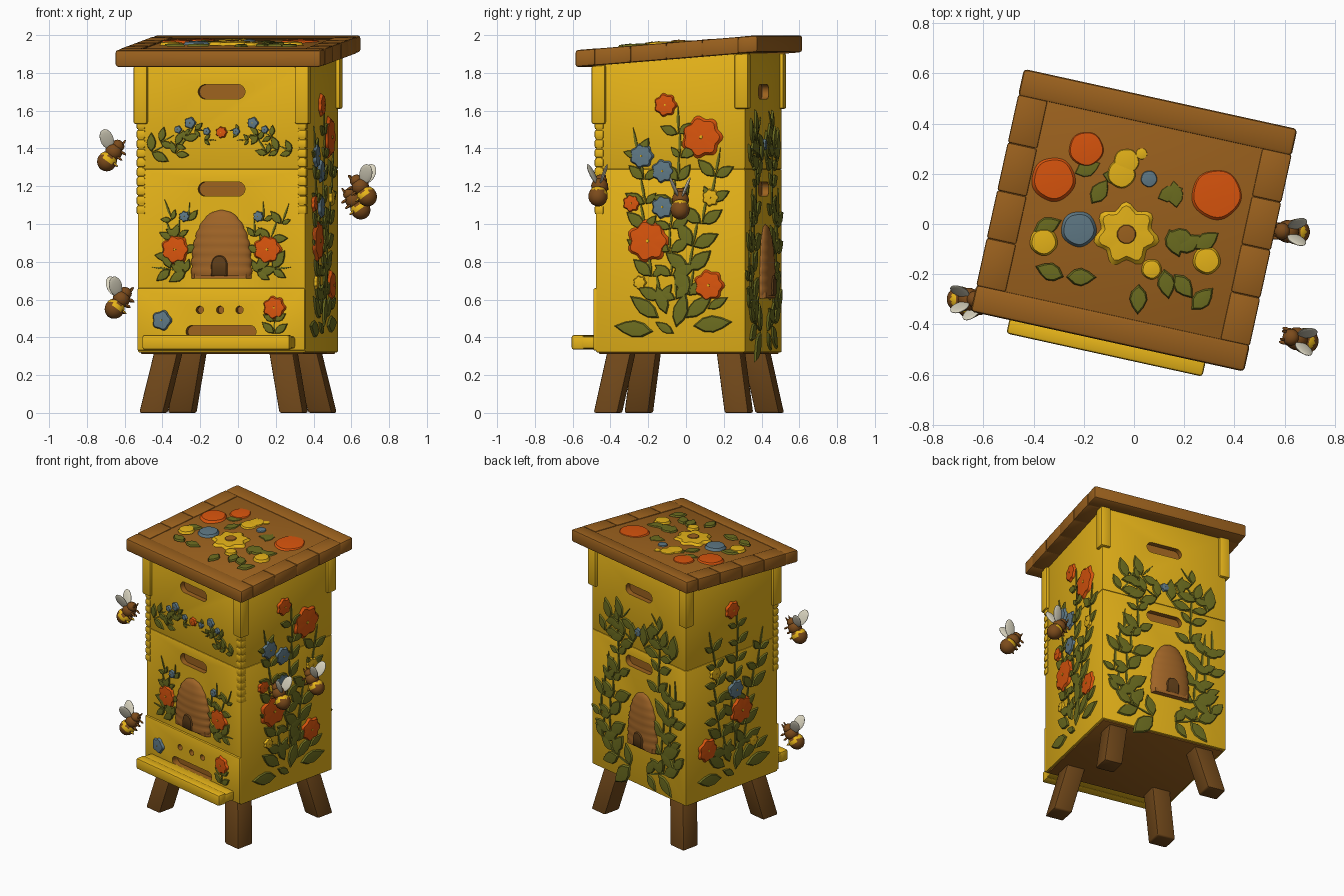
import bpy, bmesh, math, random
from mathutils import Matrix, Vector

random.seed(4)
if "Cube" in bpy.data.objects:
    bpy.data.objects.remove(bpy.data.objects["Cube"])

COLOURS = {"yellow paint": (.81, .465, .01), "roof wood": (.335, .122, .013), "leg wood": (.16, .063, .01),
           "orange petal": (.70, .09, .004), "leaf green": (.15, .152, .014), "petal blue": (.115, .19, .235),
           "straw": (.35, .128, .02), "wing cream": (.72, .68, .54), "bee brown": (.2, .07, .011),
           "dark opening": (.12, .05, .01)}
MATS = []
for name, rgb in COLOURS.items():
    m = bpy.data.materials.new(name)
    m.use_nodes = True
    m.diffuse_color = (*rgb, 1)
    m.node_tree.nodes["Principled BSDF"].inputs["Base Color"].default_value = (*rgb, 1)
    MATS.append(m)
YEL, ROOF, LEG, ORA, GRN, BLU, STRAW, WING, BEE, DARK = range(10)

TURN = Matrix.Translation((0, .015, 0)) @ Matrix.Rotation(math.radians(-12.4), 4, "Z")
SLOPE = .08
W, D = .455, .405
made = []


def finish(name, bm, mats, matrix=TURN):
    me = bpy.data.meshes.new(name)
    bm.to_mesh(me)
    bm.free()
    ob = bpy.data.objects.new(name, me)
    bpy.context.collection.objects.link(ob)
    for i in mats:
        me.materials.append(MATS[i])
    ob.matrix_world = matrix
    made.append(ob)
    return ob


def box(name, x, y, z, mat, bevel=.012, top_shear=0, bottom_shear=0, lean=(0, 0)):
    """Rounded box between (min, max) pairs; ends may follow the roof slope, the top may lean."""
    bm = bmesh.new()
    bmesh.ops.create_cube(bm, size=1)
    for v in bm.verts:
        top = v.co.z > 0
        v.co = Vector([(lo + hi) / 2 + c * (hi - lo) for c, (lo, hi) in zip(v.co, (x, y, z))])
        v.co.z += v.co.y * (top_shear if top else bottom_shear)
        if top:
            v.co.x += lean[0]
            v.co.y += lean[1]
    bmesh.ops.bevel(bm, geom=bm.edges[:], offset=bevel, segments=2, profile=.5, affect="EDGES")
    return finish(name, bm, [mat])


def slot(bm, u, z, half, r, y0, y1):
    """Capsule-shaped prism along y, used for cutting."""
    ring = []
    for i in range(20):
        a = math.tau * (i + .5) / 20
        ring.append(bm.verts.new((u + math.copysign(half - r, math.cos(a)) + r * math.cos(a), y0, z + r * math.sin(a))))
    ext = bmesh.ops.extrude_face_region(bm, geom=[bm.faces.new(ring)])["geom"]
    bmesh.ops.translate(bm, verts=[g for g in ext if isinstance(g, bmesh.types.BMVert)], vec=(0, y1 - y0, 0))


def carve(target, slots, mat):
    bm = bmesh.new()
    for s in slots:
        slot(bm, *s)
    bmesh.ops.recalc_face_normals(bm, faces=bm.faces[:])
    cutter = finish("opening_cutter", bm, [mat])
    cutter.hide_render = True
    mod = target.modifiers.new("openings", "BOOLEAN")
    mod.object, mod.operation, mod.solver, mod.material_mode = cutter, "DIFFERENCE", "EXACT", "TRANSFER"
    bpy.context.view_layer.objects.active = target
    bpy.ops.object.modifier_apply(modifier=mod.name)
    made.remove(cutter)
    bpy.data.objects.remove(cutter)


# Hive boxes with carved hand holds, vents and entrance
FRONT, BACK = (-D - .05, -D + .035), (D - .035, D + .05)
lower = box("lower_box", (-W, W), (-D, D), (.32, 1.291), YEL, .008)
upper = box("upper_box", (-W, W), (-D, D), (1.29, 1.875), YEL, .008, top_shear=SLOPE)
panel = box("front_lower_panel", (-W, W), (-D - .014, -D + .01), (.33, .66), YEL, .008)
for ob, z in ((upper, 1.70), (lower, 1.185)):
    carve(ob, [(0, z, .127, .038, *FRONT), (0, z, .127, .038, *BACK)], ROOF)
gaps = [(u, .545, .0201, .02, *FRONT) for u in (-.115, -.005, .1)] + [(0, .43, .19, .033, *FRONT)]
for ob in (lower, panel):
    carve(ob, gaps, ROOF)
box("hive_floor", (-W + .015, W - .015), (-D + .015, D - .015), (.312, .335), ROOF, .004)
box("landing_board", (-.4, .4), (-.5, -D), (.34, .405), YEL)
box("landing_board_lip", (-.4, .4), (-.55, -.48), (.335, .412), YEL)

# Corner posts, joint knuckles and splayed legs
for sx in (-1, 1):
    for sy in (-1, 1):
        def span(s, outer, size):
            return tuple(sorted((s * outer, s * (outer - size))))
        box("corner_post", span(sx, W + .02, .075), span(sy, D + .02, .075),
            (1.57 + .04 * sy, 1.87), YEL, .01, top_shear=SLOPE)
        box("leg", span(sx, .445, .13), span(sy, .42, .13), (0, .33), LEG, .01, lean=(-.07 * sx, -.06 * sy))
    for k in range(10):
        z = 1.05 + k * .05
        box("joint_knuckle", span(sx, W + .007, .05), (-D - .007, -D + .045), (z, z + .049), YEL, .012)

# Sloping roof with a raised border of boards
RX, RY = .558, .495
shear = dict(top_shear=SLOPE, bottom_shear=SLOPE)
box("roof_slab", (-RX + .005, RX - .005), (-RY + .005, RY - .005), (1.872, 1.953), ROOF, .012, **shear)
for s in (-1, 1):
    box("roof_edge_board", (-RX, RX), span(s, RY, .11), (1.87, 1.96), ROOF, .015, **shear)
    for k in range(4):
        y0 = -.39 + k * .195
        box("roof_side_board", span(s, RX, .12), (y0, y0 + .195), (1.871, 1.959), ROOF, .008, **shear)


class Relief:
    """Raised decoration on one face: u runs right, v up, height along the normal."""

    def __init__(self, name, matrix):
        self.name, self.matrix, self.bm = name, matrix, bmesh.new()

    def patch(self, pts, mat, h, base=0):
        cu, cv = (sum(p[k] for p in pts) / len(pts) for k in (0, 1))
        rings = [[self.bm.verts.new((cu + (u - cu) * s, cv + (v - cv) * s, z)) for u, v in pts]
                 for s, z in ((1, base - .002), (.85, base + h * .75))]
        mid = self.bm.verts.new((cu, cv, base + h))
        n = len(pts)
        for i in range(n):
            j = (i + 1) % n
            for f in ((rings[0][i], rings[0][j], rings[1][j], rings[1][i]), (rings[1][i], rings[1][j], mid)):
                self.bm.faces.new(f).material_index = mat

    def leaf(self, u, v, length, ang, width=.5, h=.013):
        shape = [(0, 0), (.25, -.4), (.5, -.5), (.75, -.32), (1, 0), (.75, .32), (.5, .5), (.25, .4)]
        c, s = math.cos(ang), math.sin(ang)
        self.patch([(u + length * (a * c - b * width * s), v + length * (a * s + b * width * c))
                    for a, b in shape], GRN, h)

    def flower(self, u, v, r, mat, petals=7, wave=.09, centre=YEL):
        ring = [math.tau * i / 42 for i in range(42)]
        self.patch([(u + r * (1 + wave * math.cos(petals * a)) * math.cos(a),
                     v + r * (1 + wave * math.cos(petals * a)) * math.sin(a)) for a in ring], mat, .02)
        if centre is not None:
            self.patch([(u + .1 * r * math.cos(a), v + .1 * r * math.sin(a)) for a in ring[::6]], centre, .006, .018)

    def vine(self, u0, v0, u1, v1, n, size, bend=.03):
        ang = math.atan2(v1 - v0, u1 - u0)
        step = math.hypot(u1 - u0, v1 - v0) / n
        for i in range(n):
            t = i / n
            off = bend * math.sin(t * math.tau)
            u, v = u0 + (u1 - u0) * t - off * math.sin(ang), v0 + (v1 - v0) * t + off * math.cos(ang)
            self.leaf(u, v, step * 1.3, ang, .1, .008)
            for s in (-1, 1):
                self.leaf(u, v, size * random.uniform(.7, 1.2) * (1.1 - .3 * t), ang + s * random.uniform(.6, 1.2))

    def hive(self, u, v, half, height):
        """Domed straw hive in coiled rows with an arched doorway."""
        rows, seg, prev = 28, 16, None
        for i in range(rows + 1):
            t = i / rows
            r = half * math.sqrt(max(0, 1 - t ** 2.6)) * (.95 + .05 * abs(math.sin(t * math.pi * 7))) + .002
            ring = [self.bm.verts.new((u + r * math.cos(math.pi * k / seg), v + height * t,
                                       r * .34 * math.sin(math.pi * k / seg))) for k in range(seg + 1)]
            for k in range(seg if prev else 0):
                self.bm.faces.new((prev[k + 1], prev[k], ring[k], ring[k + 1])).material_index = STRAW
            prev = ring
        arch = [(u - .045, v), (u + .045, v)] + [(u + .045 * math.cos(a), v + .06 + .05 * math.sin(a))
                                                 for a in [math.pi * k / 8 for k in range(9)]]
        self.patch(arch, DARK, .009, half * .33)
        self.patch([(u - half, v - .015), (u + half, v - .015), (u + half, v + .02), (u - half, v + .02)], STRAW, .04)

    def done(self):
        finish(self.name, self.bm, range(10), TURN @ self.matrix)


def wall(name, normal, dist):
    n, up = Vector(normal), Vector((0, 0, 1))
    return Relief(name, Matrix.Translation(n * dist) @ Matrix((up.cross(n), up, n)).transposed().to_4x4())


# Front: straw hive, bouquets and garland
p = wall("front_decoration", (0, -1, 0), D)
p.hive(0, .725, .165, .35)
for s in (-1, 1):
    p.vine(s * .2, .74, s * .33, 1.1, 4, .09)
    p.vine(s * .21, .85, s * .2, 1.1, 3, .075)
    p.vine(s * .19, .75, s * .36, .77, 2, .11)
    p.flower(s * .25, .865, .075, ORA)
    p.flower(s * .2, 1.04, .028, BLU)
    p.vine(s * .38, 1.38, s * .2, 1.47, 3, .085)
    p.vine(s * .2, 1.47, s * .04, 1.47, 3, .05)
    p.vine(s * .25, 1.37, s * .15, 1.52, 2, .08)
    for u, v, r in ((.17, 1.535, .03), (.235, 1.5, .02), (.08, 1.49, .02)):
        p.flower(s * u, v, r, BLU, 5)
p.flower(0, 1.485, .03, ORA)
p.done()
p = wall("front_panel_decoration", (0, -1, 0), D + .014)
p.vine(.29, .42, .29, .55, 2, .07)
p.flower(.29, .557, .06, ORA)
p.flower(-.32, .49, .052, BLU, 5)
p.done()

# Both sides: climbing flowers over a fan of broad leaves
BLOOMS = {
    1: [(-.026, 1.63, .06, ORA), (.17, 1.46, .108, ORA), (-.155, 1.36, .063, BLU), (-.04, 1.28, .06, BLU),
        (-.04, 1.09, .06, BLU), (-.21, 1.11, .045, ORA), (-.12, .91, .11, ORA), (.21, .675, .08, ORA),
        (-.165, .69, .035, YEL), (.22, 1.14, .045, YEL)],
    -1: [(0, 1.61, .06, ORA), (.03, 1.03, .065, BLU), (.08, .87, .095, ORA), (-.22, .67, .08, ORA),
         (-.15, 1.2, .045, YEL), (.18, .62, .04, YEL)]}
for side, blooms in BLOOMS.items():
    p = wall("left_decoration" if side > 0 else "right_decoration", (side, 0, 0), W)
    p.vine(.03, .6, .02, 1.6, 8, .12)
    p.vine(.1, .62, .24, 1.38, 6, .14)
    p.vine(-.05, .6, -.22, 1.48, 7, .12)
    for u, v, length, a in ((-.09, .43, .22, 3), (-.06, .5, .2, 2.5), (.02, .42, .12, 2.6), (.03, .45, .2, 1.3),
                            (.12, .46, .22, .1), (.08, .5, .2, .7), (-.02, .52, .17, 1.9), (.2, .55, .13, .5)):
        p.leaf(u, v, length, a, .42)
    for b in blooms:
        p.flower(*b)
    p.done()

# Back: straw hive among leaves
p = wall("back_decoration", (0, 1, 0), D)
p.hive(.04, .62, .14, .38)
for s in (-1, 1):
    p.vine(s * .08, .43, s * .3, .5, 2, .17)
    p.vine(s * .24, .48, s * .27, 1.12, 5, .17)
    p.vine(s * .34, .55, s * .32, 1.15, 4, .13)
    p.vine(s * .32, 1.32, s * .12, 1.56, 3, .15)
    p.vine(s * .05, 1.33, s * .28, 1.45, 3, .13)
    p.vine(s * .19, 1.05, s * .2, 1.35, 2, .13)
p.flower(0, 1.42, .03, BLU)
p.done()

# Roof bouquet, laid on the slope
lay = Matrix.Identity(4)
lay[2][1], lay[2][3] = SLOPE, 1.953
p = Relief("roof_decoration", lay)
unturn = TURN.inverted().to_3x3()


def on_roof(x, y):
    return tuple((unturn @ Vector((x, y - .015, 0))).xy)


for x, y, a in ((.09, .1, .6), (.17, .06, 1.9), (.14, -.03, -.2), (.17, -.11, .8), (.14, -.02, -1), (-.28, -.21, 3),
                (-.27, -.21, .2), (.02, -.24, -1.4), (.12, -.18, -1.2), (.16, -.2, -.7), (-.17, .08, 1.2),
                (-.24, .2, .6), (-.13, .2, 0), (-.4, -.03, .6), (.24, -.1, .8), (.23, -.34, 1)):
    p.leaf(*on_roof(x, y), .12, a, .6)
for x, y, r, mat in ((-.32, .18, .09, ORA), (-.19, .3, .075, ORA), (.33, .12, .108, ORA), (-.22, -.02, .07, BLU),
                     (.06, .18, .035, BLU), (-.05, .2, .06, YEL), (-.03, .25, .055, YEL), (.03, .28, .025, YEL),
                     (-.36, -.07, .055, YEL), (.29, -.145, .055, YEL), (.07, -.18, .04, YEL)):
    p.flower(*on_roof(x, y), r, mat, 5, .02, None)
u, v = on_roof(-.03, -.04)
p.flower(u, v, .118, YEL, 7, .13, None)
p.patch([(u + .042 * math.cos(k * math.tau / 12), v + .042 * math.sin(k * math.tau / 12)) for k in range(12)],
        ROOF, .01, .015)
p.done()


# Bees hovering at the sides, heads up towards the hive
def bee(x, y, z, yaw):
    bm = bmesh.new()

    def ball(c, size, mat, roll=0, pitch=0):
        m = (Matrix.Translation(c) @ Matrix.Rotation(pitch, 4, "Y") @ Matrix.Rotation(roll, 4, "X")
             @ Matrix.Diagonal((*size, 1)))
        vs = bmesh.ops.create_uvsphere(bm, u_segments=14, v_segments=10, radius=1, matrix=m)["verts"]
        for f in {f for v in vs for f in v.link_faces}:
            banded = mat == BEE and -.03 < f.calc_center_median().x < -.01
            f.material_index = YEL if banded else mat
    ball((-.04, 0, 0), (.056, .052, .052), BEE)
    ball((.022, 0, 0), (.045, .046, .046), BEE)
    ball((.062, 0, 0), (.03, .034, .034), BEE)
    for s in (-1, 1):
        ball((.055, .032 * s, .07), (.036, .008, .058), WING, -.4 * s, .6)
        ball((.088, .016 * s, -.015), (.022, .006, .006), BEE)
        for k in (-.03, .01, .045):
            ball((k, .028 * s, -.045), (.007, .007, .018), BEE)
    finish("bee", bm, range(10), Matrix.Translation((x, y, z)) @ Matrix.Rotation(yaw, 4, "Z")
           @ Matrix.Rotation(-.95, 4, "Y"))


for spot in ((-.67, -.3, 1.365, 0), (-.63, -.32, .585, .2), (.66, -.46, 1.18, 2.9), (.625, -.03, 1.11, 3.1)):
    bee(*spot)

# Smooth shading with crisp edges
for ob in made:
    ob.select_set(True)
bpy.context.view_layer.objects.active = made[0]
bpy.ops.object.shade_smooth_by_angle(angle=math.radians(40))
